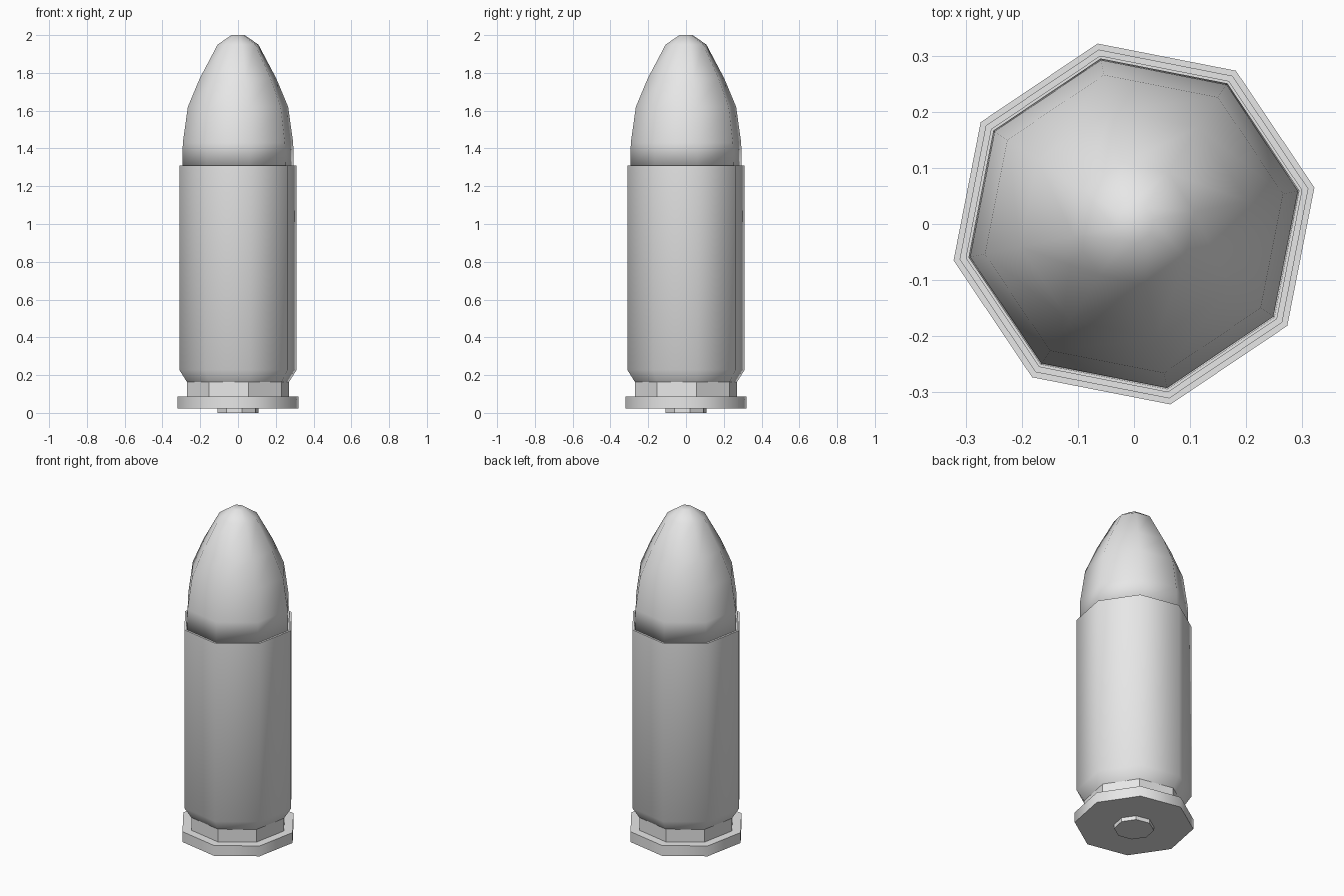
import bpy
import bmesh
import math

cube = bpy.data.objects.get("Cube")
if cube:
    bpy.data.objects.remove(cube, do_unlink=True)

SIDES = 8
TURN = math.radians(11.4)

grey = bpy.data.materials.new("light grey metal")
grey.use_nodes = True
colour = (0.8, 0.8, 0.8, 1.0)
grey.diffuse_color = colour
grey.node_tree.nodes["Principled BSDF"].inputs["Base Color"].default_value = colour


def lathe(name, profile, smooth=True, sharp_rings=()):
    """Closed eight-sided solid from (radius, height) rings, bottom to top."""
    bm = bmesh.new()
    rings = []
    for r, z in profile:
        angles = [TURN + i * math.tau / SIDES for i in range(SIDES)]
        rings.append([bm.verts.new((r * math.cos(a), r * math.sin(a), z)) for a in angles])
    for low, high in zip(rings, rings[1:]):
        for i in range(SIDES):
            j = (i + 1) % SIDES
            bm.faces.new((low[i], low[j], high[j], high[i]))
    bm.faces.new(rings[0][::-1])
    bm.faces.new(rings[-1])
    for face in bm.faces:
        face.smooth = smooth
    # Keep the chosen rings crisp
    for k in sharp_rings:
        ring = set(rings[k])
        for edge in bm.edges:
            if set(edge.verts) <= ring:
                edge.smooth = False
    mesh = bpy.data.meshes.new(name)
    bm.to_mesh(mesh)
    bm.free()
    mesh.materials.append(grey)
    obj = bpy.data.objects.new(name, mesh)
    bpy.context.collection.objects.link(obj)
    return obj


# Primer disc under the base
lathe("primer", [(0.11, 0), (0.11, 0.03)], False)

# Base rim and the narrow groove above it
lathe("base_rim", [(0.328, 0.024), (0.328, 0.087)], True, (0, 1))
lathe("extractor_groove", [(0.276, 0.08), (0.276, 0.17)], False)

# Case with a tapered foot and a thin open lip
lathe("case", [(0.276, 0.164), (0.317, 0.228), (0.317, 1.31),
               (0.305, 1.31), (0.305, 1.28)], True, (0, 2, 3, 4))

# Pointed bullet seated in the lip
lathe("bullet", [(0.301, 1.3), (0.298, 1.43), (0.271, 1.62), (0.207, 1.77),
                 (0.11, 1.95), (0.035, 2.0)])
